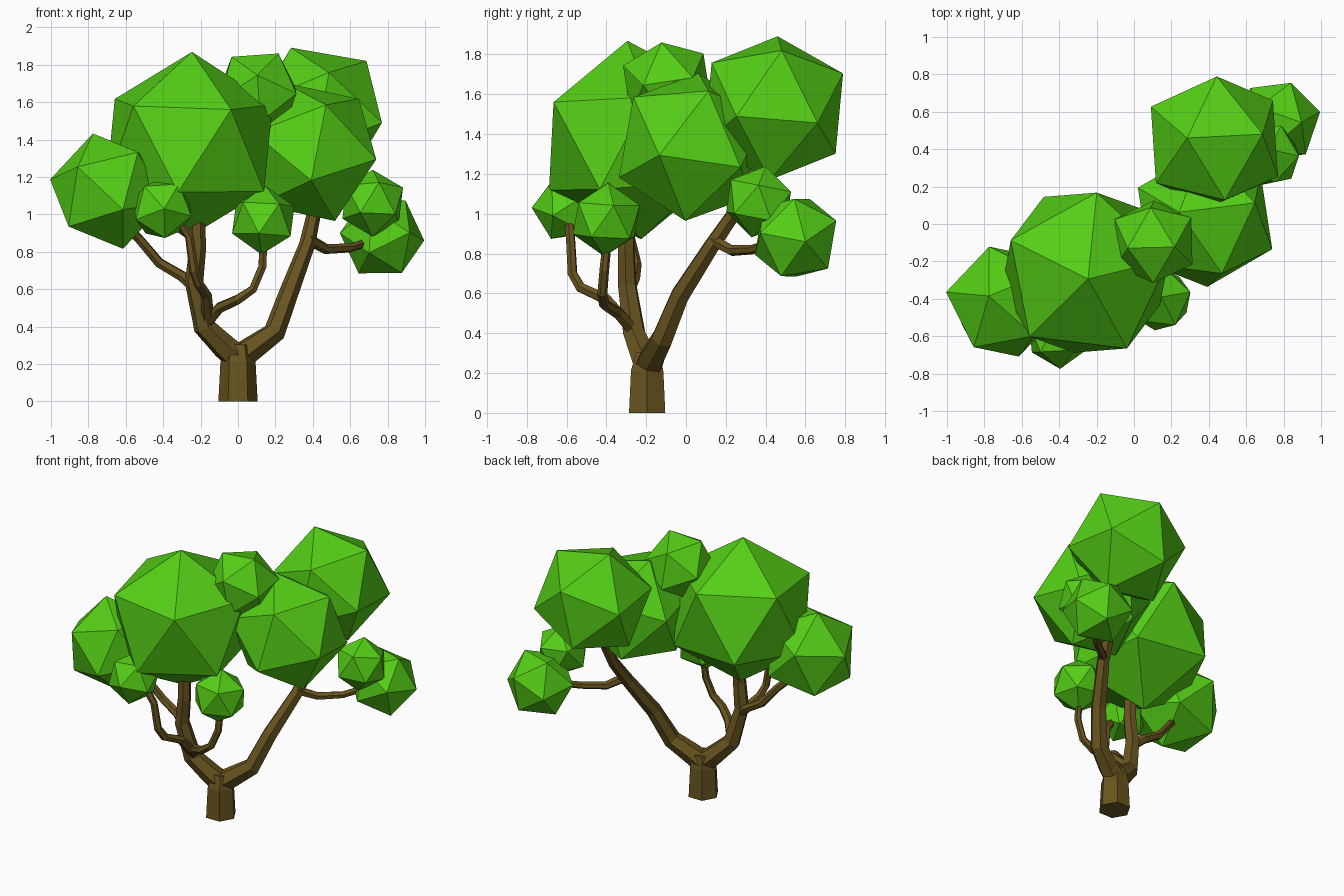
import bpy, bmesh, math
from mathutils import Vector, Matrix

if "Cube" in bpy.data.objects:
    bpy.data.objects.remove(bpy.data.objects["Cube"])


def material(name, color):
    m = bpy.data.materials.new(name)
    m.diffuse_color = color
    m.use_nodes = True
    m.node_tree.nodes["Principled BSDF"].inputs["Base Color"].default_value = m.diffuse_color
    return m


LEAF = material("leaf_green", (0.09, 0.62, 0.008, 1))
BARK = material("bark_brown", (0.14, 0.09, 0.014, 1))


def finish(bm, name, mat):
    bmesh.ops.recalc_face_normals(bm, faces=bm.faces)
    me = bpy.data.meshes.new(name)
    bm.to_mesh(me)
    bm.free()
    me.materials.append(mat)
    ob = bpy.data.objects.new(name, me)
    bpy.context.collection.objects.link(ob)
    return ob


def frame(a, b):
    # orthonormal basis with z along a and x towards b
    z = Vector(a).normalized()
    b = Vector(b)
    x = (b - z * b.dot(z)).normalized()
    return Matrix((x, z.cross(x), z)).transposed()


def foliage(name, center, radius, a, b):
    # 20-sided clump turned so two neighbouring corners point along a and b
    bm = bmesh.new()
    bmesh.ops.create_icosphere(bm, subdivisions=1, radius=radius)
    bm.verts.ensure_lookup_table()
    v = bm.verts[0]
    n = v.link_edges[0].other_vert(v)
    rot = frame(a, b) @ frame(v.co, n.co).transposed()
    bmesh.ops.transform(bm, matrix=Matrix.Translation(center) @ rot.to_4x4(), verts=bm.verts)
    finish(bm, name, LEAF)


def limb(name, points, radii, sides=6, flat_ends=False):
    # tapered faceted tube along a path
    pts = [Vector(p) for p in points]
    bm = bmesh.new()
    rings, prev, x = [], None, Vector((1, 0, 0))
    for i, p in enumerate(pts):
        t = Vector()
        if i:
            t += (p - pts[i - 1]).normalized()
        if i < len(pts) - 1:
            t += (pts[i + 1] - p).normalized()
        t.normalize()
        if prev:
            x = prev.rotation_difference(t) @ x
        x = (x - t * x.dot(t)).normalized()
        y = t.cross(x)
        prev = t
        rings.append([bm.verts.new(p + radii[i] * (x * math.cos(k * math.tau / sides)
                                                   + y * math.sin(k * math.tau / sides)))
                      for k in range(sides)])
    for r, s in zip(rings, rings[1:]):
        for k in range(sides):
            j = (k + 1) % sides
            bm.faces.new((r[k], r[j], s[j], s[k]))
    bm.faces.new(rings[0])
    bm.faces.new(rings[-1])
    finish(bm, name, BARK)


# trunk
limb("trunk", [(0, -.195, 0), (0, -.195, .21), (0, -.19, .30)], [.105, .094, .07])

# two main limbs
limb("left_limb", [(0, -.19, .23), (-.07, -.215, .29), (-.18, -.26, .40), (-.235, -.295, .64),
                   (-.215, -.30, .82), (-.22, -.29, 1.1)], [.075, .07, .06, .05, .045, .04])
limb("right_limb", [(0, -.19, .23), (.07, -.17, .28), (.195, -.12, .37), (.275, -.03, .59),
                    (.37, .13, .84), (.405, .24, 1.0), (.43, .36, 1.25)],
     [.075, .07, .06, .052, .043, .038, .035])

# thin branches
limb("far_left_branch", [(-.22, -.29, .60), (-.30, -.26, .67), (-.42, -.25, .74),
                         (-.53, -.28, .87), (-.66, -.36, 1.0)], [.032, .03, .028, .026, .025])
limb("front_branch", [(-.16, -.27, .42), (-.17, -.40, .57), (-.21, -.53, .63),
                      (-.235, -.57, .70), (-.26, -.58, .88), (-.34, -.59, 1.0)],
     [.035, .03, .028, .026, .024, .024])
limb("inner_branch", [(-.17, -.27, .42), (-.10, -.34, .50), (0, -.41, .545), (.08, -.42, .60),
                      (.13, -.41, .72), (.14, -.39, .92)], [.034, .031, .028, .025, .024, .022])
limb("right_branch", [(.37, .13, .87), (.47, .23, .815), (.60, .33, .82), (.75, .5, .87)],
     [.032, .028, .024, .022])

# foliage clumps: centre, radius, two corner directions
foliage("foliage_large_left", (-.26, -.26, 1.37), .50, (.014, -.034, .5), (.06, .42, .25))
foliage("foliage_far_left", (-.695, -.415, 1.124), .32, (-.08, .03, .306), (-.305, .05, .056))
foliage("foliage_small_front", (-.405, -.60, 1.03), .175, (.01, -.175, 0), (.1, -.08, .15))
foliage("foliage_small_inner", (.135, -.40, .97), .185, (.01, .01, .185), (.165, .036, .07))
foliage("foliage_top", (.105, -.095, 1.65), .24, (-.145, -.035, .2), (.11, -.025, .19))
foliage("foliage_back_right", (.43, .44, 1.53), .39, (-.147, .02, .363), (.257, .04, .283))
foliage("foliage_middle", (.38, .03, 1.335), .397, (.35, -.16, -.04), (.262, .086, .285))
foliage("foliage_low_right", (.77, .55, .88), .232, (.225, .05, -.02), (.11, -.01, .2))
foliage("foliage_small_right", (.72, .365, 1.06), .182, (0, .035, .177), (.157, 0, .084))
